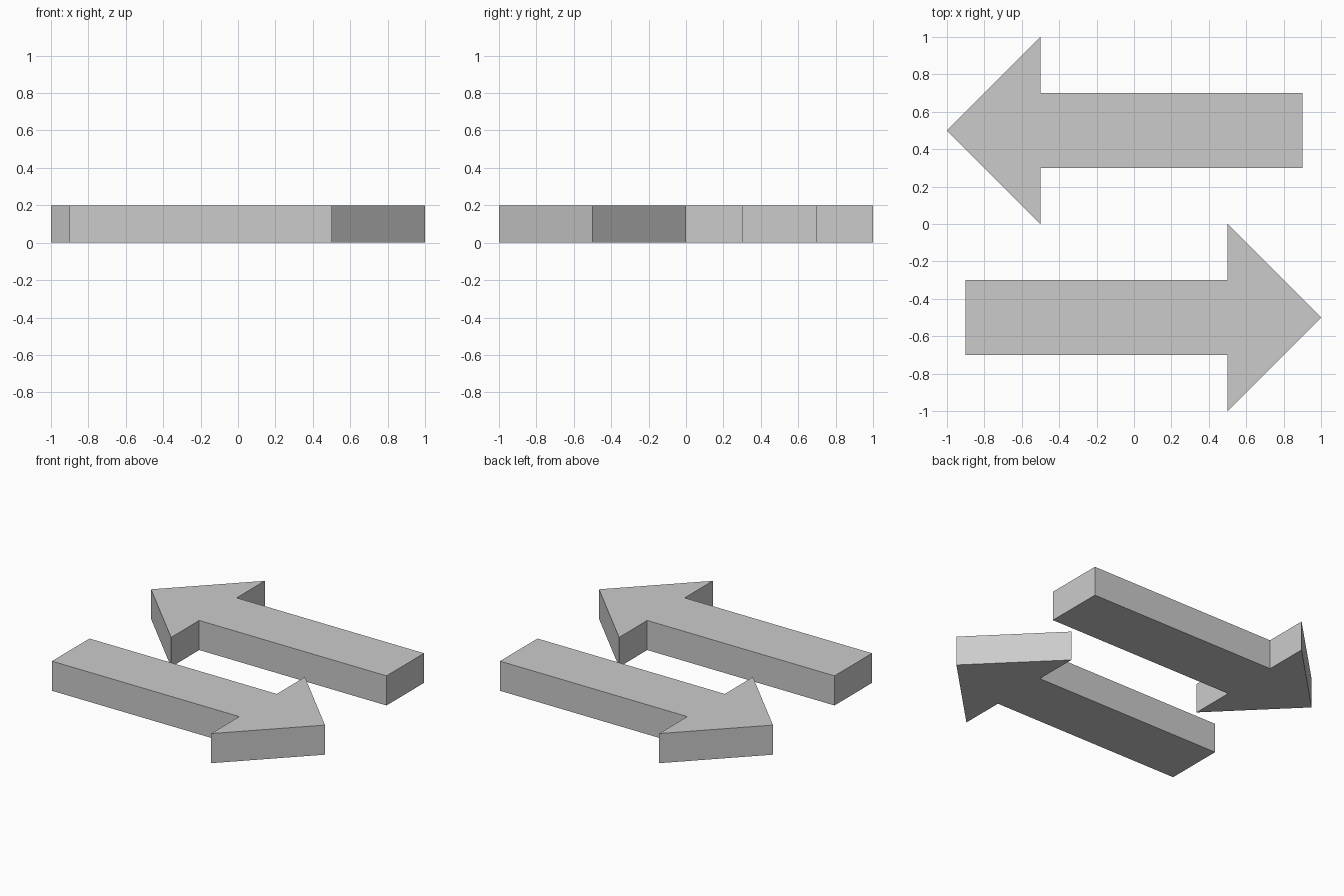
import bpy
import bmesh

if "Cube" in bpy.data.objects:
    bpy.data.objects.remove(bpy.data.objects["Cube"])

THICKNESS = 0.2
# Right-pointing arrow outline, counter-clockwise
OUTLINE = [(-0.9, -0.7), (0.5, -0.7), (0.5, -1.0), (1.0, -0.5),
           (0.5, 0.0), (0.5, -0.3), (-0.9, -0.3)]


def arrow(name, sign):
    """Extrude the outline; sign -1 turns it half a turn about the centre."""
    bm = bmesh.new()
    face = bm.faces.new([bm.verts.new((sign * x, sign * y, 0)) for x, y in OUTLINE])
    top = bmesh.ops.extrude_face_region(bm, geom=[face], use_keep_orig=True)
    verts = [v for v in top["geom"] if isinstance(v, bmesh.types.BMVert)]
    bmesh.ops.translate(bm, verts=verts, vec=(0, 0, THICKNESS))
    bmesh.ops.recalc_face_normals(bm, faces=bm.faces)
    mesh = bpy.data.meshes.new(name)
    bm.to_mesh(mesh)
    bm.free()
    obj = bpy.data.objects.new(name, mesh)
    bpy.context.collection.objects.link(obj)


# Two opposing arrows
arrow("right_arrow", 1)
arrow("left_arrow", -1)
